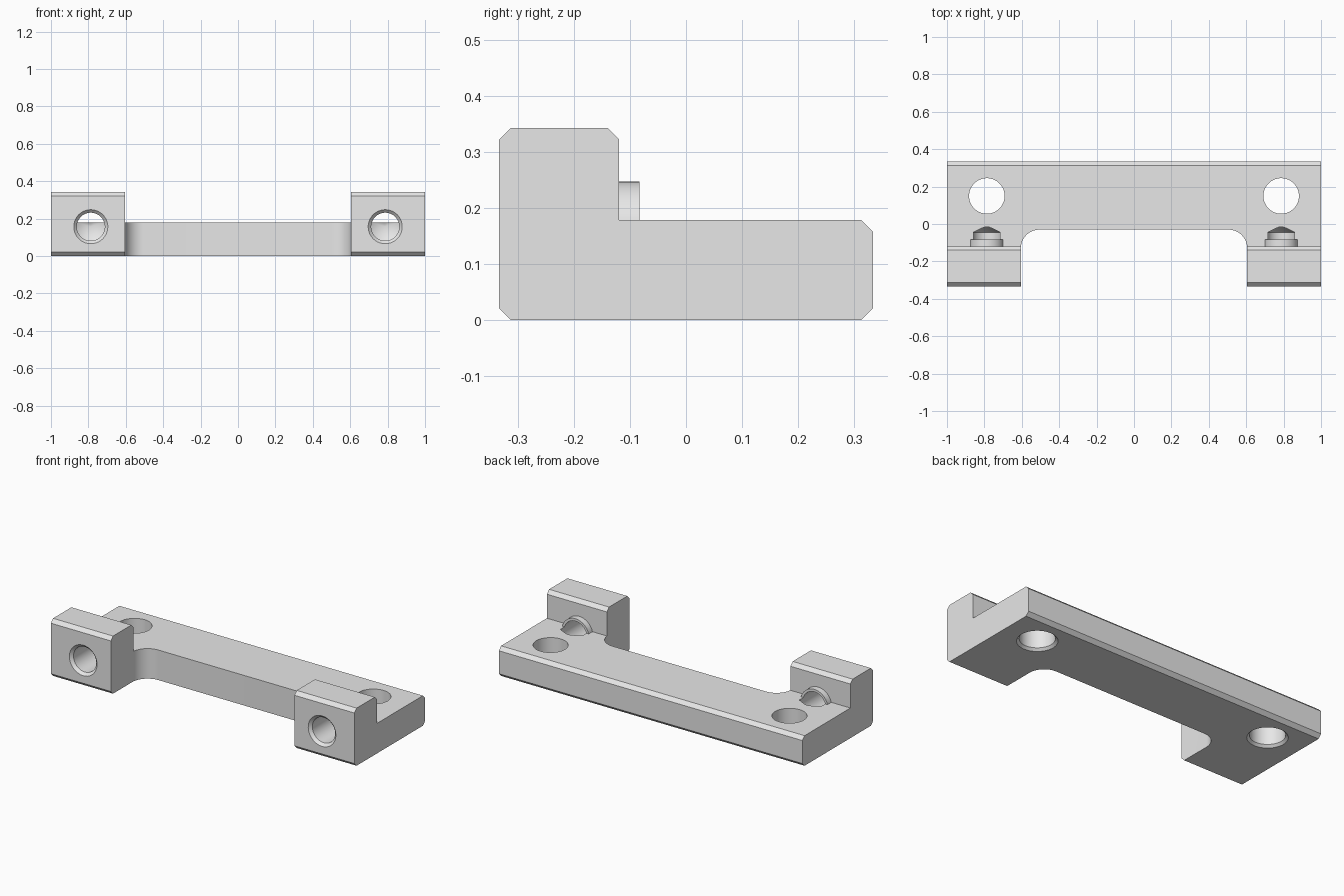
import bpy, bmesh
from math import pi, sin, cos, radians
from mathutils import Matrix, Vector

cube = bpy.data.objects.get("Cube")
if cube:
    bpy.data.objects.remove(cube, do_unlink=True)

grey = bpy.data.materials.new("light grey")
grey.use_nodes = True
grey.diffuse_color = (0.8, 0.8, 0.8, 1)
grey.node_tree.nodes["Principled BSDF"].inputs["Base Color"].default_value = (0.8, 0.8, 0.8, 1)


def finish(name, bm):
    bmesh.ops.recalc_face_normals(bm, faces=bm.faces)
    mesh = bpy.data.meshes.new(name)
    bm.to_mesh(mesh)
    bm.free()
    mesh.materials.append(grey)
    obj = bpy.data.objects.new(name, mesh)
    bpy.context.collection.objects.link(obj)
    return obj


def prism(name, points, offset):
    """Extrude a closed outline along an offset."""
    bm = bmesh.new()
    face = bm.faces.new([bm.verts.new(p) for p in points])
    moved = bmesh.ops.extrude_face_region(bm, geom=[face], use_keep_orig=True)["geom"]
    verts = [v for v in moved if isinstance(v, bmesh.types.BMVert)]
    bmesh.ops.translate(bm, verts=verts, vec=Vector(offset))
    return finish(name, bm)


def lathe(name, profile, matrix, sides=64):
    """Turn (radius, height) points around z, capping any open end."""
    bm = bmesh.new()
    rings = []
    for r, h in profile:
        count = sides if r else 1
        rings.append([bm.verts.new(matrix @ Vector((r * cos(2 * pi * i / sides),
                                                   r * sin(2 * pi * i / sides), h)))
                      for i in range(count)])
    for a, b in zip(rings, rings[1:]):
        for i in range(sides):
            j = (i + 1) % sides
            if len(b) == 1:
                bm.faces.new((a[i], a[j], b[0]))
            else:
                bm.faces.new((a[i], a[j], b[j], b[i]))
    for ring in (rings[0], rings[-1]):
        if len(ring) > 1:
            bm.faces.new(ring)
    return finish(name, bm)


def combine(target, tool, operation):
    mod = target.modifiers.new(tool.name, 'BOOLEAN')
    mod.operation, mod.object, mod.solver = operation, tool, 'EXACT'
    bpy.context.view_layer.objects.active = target
    bpy.ops.object.modifier_apply(modifier=mod.name)
    bpy.data.objects.remove(tool, do_unlink=True)


# L-shaped chamfered bar
c = 0.021
D, TOP, BASE, STEP = 0.333, 0.343, 0.179, -0.119
outline = [(-D, c), (-D + c, 0), (D - c, 0), (D, c), (D, BASE - c), (D - c, BASE),
           (STEP, BASE), (STEP, TOP - c), (STEP - c, TOP), (-D + c, TOP), (-D, TOP - c)]
body = prism("mounting_bracket", [(-1, y, z) for y, z in outline], (2, 0, 0))

# Front notch with rounded inner corners
W, BACK, R = 0.605, -0.03, 0.1
notch = [(-W, -0.5, -0.1), (W, -0.5, -0.1)]
for side, start in ((1, 0), (-1, 90)):
    for i in range(17):
        a = radians(start + 90 * i / 16)
        notch.append((side * (W - R) + R * cos(a), BACK - R + R * sin(a), -0.1))
combine(body, prism("notch_cutter", notch, (0, 0, 0.6)), 'DIFFERENCE')

# Collars, horizontal drilled bores and vertical bolt holes
for x in (-0.787, 0.787):
    along_y = Matrix.Translation((x, 0, 0.157)) @ Matrix.Rotation(-pi / 2, 4, 'X')
    upright = Matrix.Translation((x, 0.15, 0))
    combine(body, lathe("collar", [(0.09, -0.2), (0.09, -0.083)], along_y), 'UNION')
    bore = [(0.111, -D - 0.02), (0.075, -D + 0.016), (0.075, -0.045), (0, -0.003)]
    combine(body, lathe("bore_cutter", bore, along_y), 'DIFFERENCE')
    hole = [(0.129, -0.02), (0.095, 0.014), (0.095, 0.4)]
    combine(body, lathe("bolt_hole_cutter", hole, upright), 'DIFFERENCE')

# Smooth round surfaces, keep edges sharp
bpy.ops.object.select_all(action='DESELECT')
body.select_set(True)
bpy.context.view_layer.objects.active = body
bpy.ops.object.shade_smooth_by_angle(angle=radians(20))
